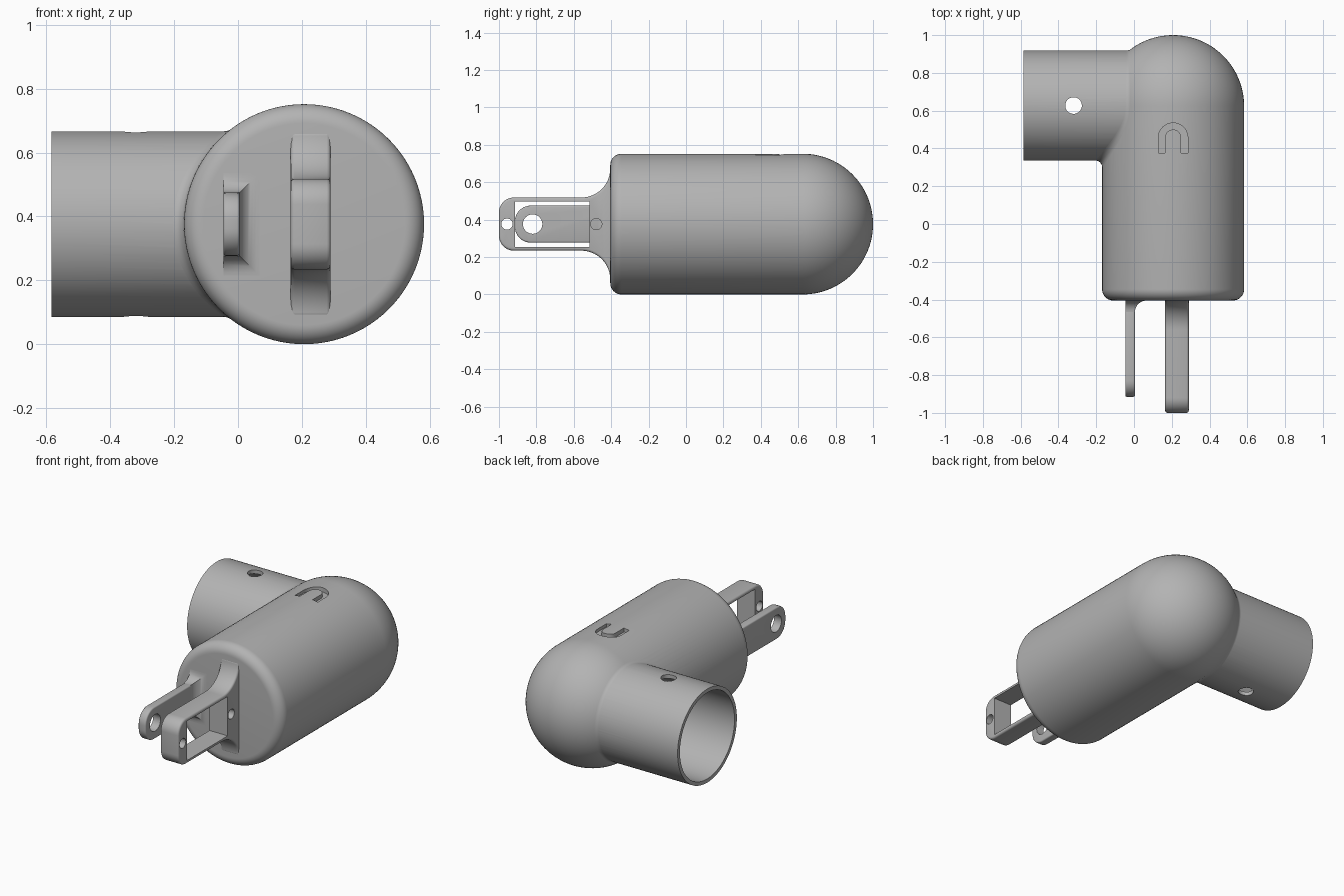
import bpy, bmesh, math
from math import sin, cos, pi, sqrt
from mathutils import Vector, Matrix

cube = bpy.data.objects.get("Cube")
if cube:
    bpy.data.objects.remove(cube)

grey = bpy.data.materials.new("plain grey")
grey.use_nodes = True
COLOUR = (0.45, 0.45, 0.45, 1)
grey.diffuse_color = COLOUR
grey.node_tree.nodes["Principled BSDF"].inputs["Base Color"].default_value = COLOUR

AX, AZ, R = 0.207, 0.376, 0.376         # body axis and radius
FRONT, DOME = -0.405, 0.624             # flat front, dome centre
TUBE_Y, TUBE_R, BORE_R = 0.627, 0.291, 0.268


def make(name, bm):
    bmesh.ops.recalc_face_normals(bm, faces=bm.faces)
    mesh = bpy.data.meshes.new(name)
    bm.to_mesh(mesh)
    bm.free()
    mesh.materials.append(grey)
    ob = bpy.data.objects.new(name, mesh)
    bpy.context.collection.objects.link(ob)
    return ob


def select(ob):
    bpy.ops.object.select_all(action='DESELECT')
    ob.select_set(True)
    bpy.context.view_layer.objects.active = ob


def apply(ob, kind, **settings):
    select(ob)
    mod = ob.modifiers.new("step", kind)
    for key, value in settings.items():
        setattr(mod, key, value)
    bpy.ops.object.modifier_apply(modifier=mod.name)


def combine(ob, other, operation):
    apply(ob, 'BOOLEAN', object=other, operation=operation, solver='EXACT')
    bpy.data.objects.remove(other)


def smooth(ob, angle=32):
    select(ob)
    bpy.ops.object.shade_smooth_by_angle(angle=math.radians(angle))


def rod(name, axis, centre, radius, length, sides=32):
    bm = bmesh.new()
    turn = Matrix.Rotation(pi / 2, 4, 'Y') if axis == 'X' else Matrix()
    bmesh.ops.create_cone(bm, cap_ends=True, segments=sides, radius1=radius, radius2=radius,
                          depth=length, matrix=Matrix.Translation(centre) @ turn)
    return make(name, bm)


def block(name, low, high):
    bm = bmesh.new()
    bmesh.ops.create_cube(bm, size=1)
    for v in bm.verts:
        v.co = [a + (c + 0.5) * (b - a) for c, a, b in zip(v.co, low, high)]
    return make(name, bm)


def prism(name, outline, direction):
    bm = bmesh.new()
    face = bm.faces.new([bm.verts.new(p) for p in outline])
    extruded = bmesh.ops.extrude_face_region(bm, geom=[face])["geom"]
    bmesh.ops.translate(bm, vec=direction,
                        verts=[g for g in extruded if isinstance(g, bmesh.types.BMVert)])
    return make(name, bm)


def arc(cx, cy, r, start, end, n=12):
    angles = [start + (end - start) * i / n for i in range(n + 1)]
    return [(cx + r * cos(a), cy + r * sin(a)) for a in angles]


# Body: a revolved capsule with a rounded front rim
edge = 0.06
profile = [(0, FRONT)] + arc(R - edge, FRONT + edge, edge, -pi / 2, 0, 10)
profile += arc(0, DOME, R, 0, pi / 2, 28)
bm = bmesh.new()
verts = [bm.verts.new((AX + r, y, AZ)) for r, y in profile]
edges = [bm.edges.new(pair) for pair in zip(verts, verts[1:])]
bmesh.ops.spin(bm, geom=verts + edges, cent=(AX, 0, AZ), axis=(0, 1, 0),
               angle=2 * pi, steps=96, use_merge=True)
bmesh.ops.remove_doubles(bm, verts=bm.verts, dist=0.0005)
body = make("elbow_body", bm)

# Side socket with its bore and cross pin hole
end = -0.585
combine(body, rod("socket", 'X', ((end + 0.2) / 2, TUBE_Y, AZ), TUBE_R, 0.2 - end, 96), 'UNION')
combine(body, rod("bore", 'X', (-0.4, TUBE_Y, AZ), BORE_R, 0.6, 96), 'DIFFERENCE')
combine(body, rod("pin_hole", 'Z', (-0.32, TUBE_Y, AZ), 0.044, 1), 'DIFFERENCE')

# Shallow arch groove on the top
outer = arc(AX, 0.457, 0.078, 0, pi, 20)
inner = arc(AX, 0.457, 0.043, pi, 0, 20)
arch = [(AX + 0.078, 0.375)] + outer + [(AX - 0.078, 0.375), (AX - 0.043, 0.375)]
arch += inner + [(AX + 0.043, 0.375)]
combine(body, prism("arch_groove", [(x, y, 0.725) for x, y in arch], (0, 0, 0.3)), 'DIFFERENCE')
smooth(body)

# Fillet where the socket meets the body, swept by a rolling ball
ball, steps, around = 0.035, 6, 96
bm = bmesh.new()
rings = []
for i in range(around):
    a = 2 * pi * i / around
    y = TUBE_Y + (TUBE_R + ball) * cos(a)
    h = (TUBE_R + ball) * sin(a)
    past = max(0, y - DOME)
    c = Vector((AX - sqrt((R + ball) ** 2 - h * h - past * past), y, AZ + h))
    to_tube = Vector((0, -cos(a), -sin(a)))
    to_body = (Vector((AX, min(y, DOME), AZ)) - c).normalized()
    rings.append([bm.verts.new(c + ball * to_tube.slerp(to_body, k / steps))
                  for k in range(steps + 1)])
for i in range(around):
    p, q = rings[i], rings[(i + 1) % around]
    for k in range(steps):
        bm.faces.new((p[k], p[k + 1], q[k + 1], q[k]))
smooth(make("socket_fillet", bm), 60)


def lug(name, x0, x1, tip, half, corner, flare, bevel):
    """Flat lug pointing forward, with rounded tip and a flared root."""
    side = arc(tip + corner, half - corner, corner, pi, pi / 2, 10)
    if flare:
        side += arc(FRONT - flare, half + flare, flare, -pi / 2, -0.04, 16)
    side.append((FRONT + 0.06, half + flare))
    mirrored = [(y, -z) for y, z in reversed(side)]
    ob = prism(name, [(x0, y, AZ + z) for y, z in side + mirrored], (x1 - x0, 0, 0))
    apply(ob, 'BEVEL', width=bevel, segments=3, limit_method='ANGLE',
          angle_limit=math.radians(40), use_clamp_overlap=False)
    return ob


# Thick frame lug with a window and two screw holes
frame = lug("frame_lug", 0.165, 0.29, -1.0, 0.142, 0.08, 0.155, 0.012)
combine(frame, block("window", (0, -0.915, AZ - 0.122), (0.5, -0.515, AZ + 0.122)), 'DIFFERENCE')
for y in (-0.957, -0.48):
    combine(frame, rod("screw_hole", 'X', (0.2, y, AZ), 0.03, 0.6), 'DIFFERENCE')
smooth(frame)

# Thin pivot lug with one hole
pivot = lug("pivot_lug", -0.046, 0.005, -0.915, 0.099, 0.085, 0, 0.008)
combine(pivot, rod("pivot_hole", 'X', (0, -0.82, AZ), 0.052, 0.6), 'DIFFERENCE')
smooth(pivot)

# Mitred flare at the root of the pivot lug, flat on the outer side
bm = bmesh.new()
loops = []
for y, grow in arc(FRONT - 0.062, 0.062, 0.062, -pi / 2, 0, 10) + [(FRONT + 0.03, 0.062)]:
    x, z = 0.005 + grow, 0.099 + grow
    corners = ((-0.046, -z), (x, -z), (x, z), (-0.046, z))
    loops.append([bm.verts.new((px, y, AZ + pz)) for px, pz in corners])
for p, q in zip(loops, loops[1:]):
    for k in range(4):
        n = (k + 1) % 4
        bm.faces.new((p[k], p[n], q[n], q[k]))
bm.faces.new(loops[0])
bm.faces.new(loops[-1])
smooth(make("pivot_lug_root", bm))
